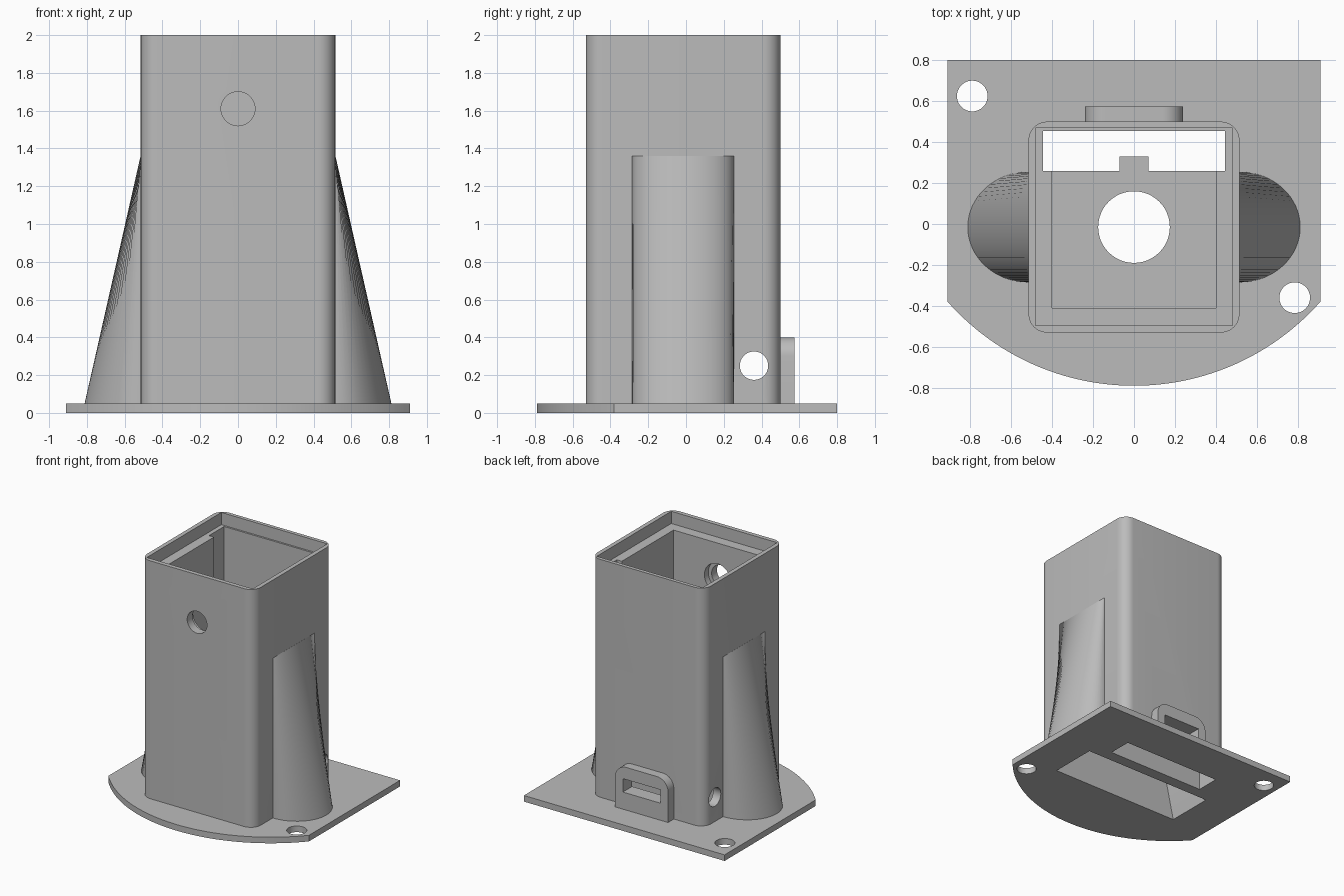
import bpy, bmesh, math

if "Cube" in bpy.data.objects:
    bpy.data.objects.remove(bpy.data.objects["Cube"])

grey = bpy.data.materials.new("plain_grey")
grey.diffuse_color = (0.5, 0.5, 0.5, 1)
grey.use_nodes = True
grey.node_tree.nodes["Principled BSDF"].inputs["Base Color"].default_value = grey.diffuse_color

PLACE = {"z": lambda u, v, w: (u, v, w),
         "y": lambda u, v, w: (u, w, v),
         "x": lambda u, v, w: (w, u, v)}


def loft(name, low, high):
    """Solid between two matching rings of 3D points."""
    bm = bmesh.new()
    a = [bm.verts.new(p) for p in low]
    b = [bm.verts.new(p) for p in high]
    n = len(a)
    bm.faces.new(a)
    bm.faces.new(b)
    for i in range(n):
        j = (i + 1) % n
        bm.faces.new((a[i], a[j], b[j], b[i]))
    bmesh.ops.recalc_face_normals(bm, faces=bm.faces)
    me = bpy.data.meshes.new(name)
    bm.to_mesh(me)
    bm.free()
    me.materials.append(grey)
    ob = bpy.data.objects.new(name, me)
    bpy.context.collection.objects.link(ob)
    return ob


def prism(name, pts, w0, w1, axis="z"):
    f = PLACE[axis]
    return loft(name, [f(u, v, w0) for u, v in pts], [f(u, v, w1) for u, v in pts])


def arc(cx, cy, r, a0, a1, n):
    return [(cx + r * math.cos(math.radians(a0 + (a1 - a0) * i / n)),
             cy + r * math.sin(math.radians(a0 + (a1 - a0) * i / n))) for i in range(n + 1)]


def circle(cx, cy, r, n=48):
    return arc(cx, cy, r, 0, 360, n)[:-1]


def rect(u0, v0, u1, v1):
    return [(u0, v0), (u1, v0), (u1, v1), (u0, v1)]


def cut(target, *args):
    cutter = prism("cutter", *args)
    cutter.hide_render = True
    mod = target.modifiers.new("cut", "BOOLEAN")
    mod.operation = "DIFFERENCE"
    mod.solver = "EXACT"
    mod.object = cutter
    bpy.context.view_layer.objects.active = target
    bpy.ops.object.modifier_apply(modifier=mod.name)
    bpy.data.objects.remove(cutter)


# Shared openings: cable slot, and pocket under the floor following the buttress slope
slot = (rect(-0.445, 0.26, 0.445, 0.455), -0.1, 1.95)
pocket = ([(-0.6125, -0.1), (0.6125, -0.1), (0.4775, 0.5), (-0.4775, 0.5)], -0.23, 0.165, "y")
window = (rect(-0.17, 0.19, 0.17, 0.3), 0.4, 0.7, "y")

# Base plate with curved front and two screw holes
R, CY = 1.215, 0.425
half = math.degrees(math.asin(0.91 / R))
base = prism("base_plate", arc(0, CY, R, -90 - half, -90 + half, 48)
             + [(0.91, 0.8), (-0.91, 0.8)], 0, 0.05)
for x, y in ((-0.79, 0.625), (0.785, -0.36)):
    cut(base, circle(x, y, 0.075), -0.1, 0.1)
cut(base, *slot)
cut(base, *pocket)

# Rounded square tower
r = 0.09
outline = []
for cx, cy, a in ((0.515 - r, 0.5 - r, 0), (-0.515 + r, 0.5 - r, 90),
                  (-0.515 + r, -0.53 + r, 180), (0.515 - r, -0.53 + r, 270)):
    outline += arc(cx, cy, r, a, a + 90, 10)
tower = prism("tower", outline, 0.05, 2.0)
cut(tower, rect(-0.48, -0.495, 0.48, 0.47), 1.9, 2.1)          # lid recess
cut(tower, rect(-0.4, -0.41, 0.4, 0.3), 0.55, 1.96)            # main chamber
cut(tower, *slot)
cut(tower, *pocket)
cut(tower, circle(0, -0.015, 0.175), 0.45, 0.6)                # floor hole
cut(tower, circle(0, 1.61, 0.09), -0.6, -0.35, "y")            # front hole
cut(tower, circle(0, 1.61, 0.12), -0.46, -0.35, "y")           # inner counterbore
cut(tower, circle(0.36, 0.25, 0.075), -0.6, 0.6, "x")          # side holes
cut(tower, *window)

# Small tab on the floor edge
tab = prism("floor_tab", rect(-0.07, 0.25, 0.07, 0.33), 0.48, 0.55)

# Side buttresses: half ellipse at the foot flattening into the wall
parts = [base, tower, tab]
for side, name in ((-1, "left_buttress"), (1, "right_buttress")):
    ring = [(0, -0.27)] + arc(0.015, 0, 1, -90, 90, 32) + [(0, 0.27)]
    low, high = [], []
    for i, (u, v) in enumerate(ring):
        end = i in (0, len(ring) - 1)
        y = -0.015 + (v if end else 0.27 * v)
        c = 0 if end else u - 0.015
        inner = 0.5 if end else 0.515
        low.append((side * (inner + 0.297 * c), y, 0.05))
        high.append((side * (inner + 0.001 * c), y, 1.36))
    ob = loft(name, low, high)
    cut(ob, *pocket)
    parts.append(ob)

# Rounded frame around the cable window at the back
frame = prism("cable_window_frame", [(-0.24, 0.05), (0.24, 0.05)]
              + arc(0.14, 0.3, 0.1, 0, 90, 10) + arc(-0.14, 0.3, 0.1, 90, 180, 10),
              0.5, 0.575, "y")
cut(frame, *window)
parts.append(frame)

# Smooth the round walls, keep edges sharp
for ob in parts:
    bpy.ops.object.select_all(action="DESELECT")
    ob.select_set(True)
    bpy.context.view_layer.objects.active = ob
    bpy.ops.object.shade_smooth_by_angle(angle=math.radians(30))
